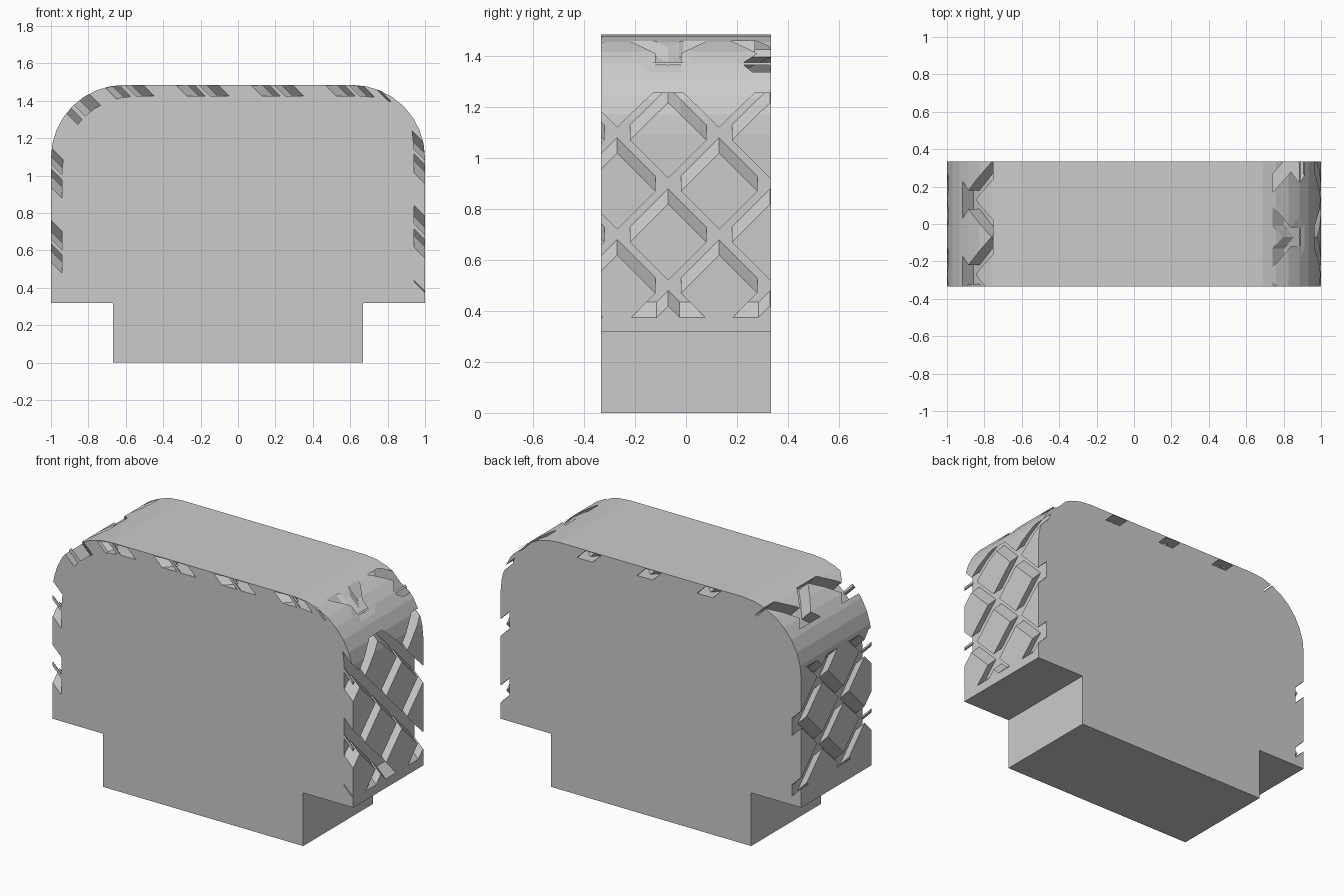
import bpy, bmesh, math
from mathutils import Vector

if "Cube" in bpy.data.objects:
    bpy.data.objects.remove(bpy.data.objects["Cube"])

HALF, TOP, SILL, R, N = 0.333, 1.485, 0.32, 0.39, 8
PITCH, DIAMOND, DEPTH = 0.4, 0.15, 0.06

# Arch profile, from lower left over the top to lower right
left_arc = [(-1 + R - R * math.cos(i * math.pi / 2 / N), TOP - R + R * math.sin(i * math.pi / 2 / N))
            for i in range(N + 1)]
path = [(-1, SILL)] + left_arc + [(-x, z) for x, z in reversed(left_arc)] + [(1, SILL)]
dist = [0.0]
for a, b in zip(path, path[1:]):
    dist.append(dist[-1] + math.dist(a, b))
LEN = dist[-1]
ARC0, ARC1 = dist[1], dist[N + 1]


def on_path(s):
    for i in range(len(path) - 1):
        if s <= dist[i + 1] + 1e-7 or i == len(path) - 2:
            t = (s - dist[i]) / (dist[i + 1] - dist[i])
            return tuple(p + (q - p) * t for p, q in zip(path[i], path[i + 1]))


def new_object(name, bm):
    bmesh.ops.recalc_face_normals(bm, faces=bm.faces)
    mesh = bpy.data.meshes.new(name)
    bm.to_mesh(mesh)
    bm.free()
    ob = bpy.data.objects.new(name, mesh)
    bpy.context.collection.objects.link(ob)
    return ob


# Body: arch with a narrower plinth below, in one outline
bm = bmesh.new()
outline = path + [(0.667, SILL), (0.667, 0), (-0.667, 0), (-0.667, SILL)]
face = bm.faces.new([bm.verts.new((x, -HALF, z)) for x, z in outline])
ext = bmesh.ops.extrude_face_region(bm, geom=[face])
bmesh.ops.translate(bm, verts=[v for v in ext["geom"] if isinstance(v, bmesh.types.BMVert)],
                    vec=(0, 2 * HALF, 0))
body = new_object("arched_body", bm)


def wrap(k):
    return abs((k + PITCH / 2) % PITCH - PITCH / 2)


# Lattice cutter: flat diamond net, bent over the arch and sheared into it
def lattice(name, s0, s1, centre, sign, start):
    bm = bmesh.new()
    bm.faces.new([bm.verts.new(c) for c in
                  ((s0, -.36, 0), (s1, -.36, 0), (s1, .36, 0), (s0, .36, 0))])

    def split(co, no):
        bmesh.ops.bisect_plane(bm, geom=bm.verts[:] + bm.edges[:] + bm.faces[:],
                               plane_co=co, plane_no=no, dist=1e-5)

    yc = -0.07
    for d in dist:
        if s0 + 1e-4 < d < s1 - 1e-4:
            split((d, 0, 0), (1, 0, 0))
    for k in range(-8, 9):
        for e in (-DIAMOND, DIAMOND):
            for flip in (1, -1):
                split((centre + k * PITCH + e, yc, 0), (1, flip, 0))
    solid = []
    for f in bm.faces:
        c = f.calc_center_median()
        a, b = c.x - centre, c.y - yc
        if wrap(a + b) < DIAMOND and wrap(a - b) < DIAMOND:
            solid.append(f)
    bmesh.ops.delete(bm, geom=solid, context="FACES")
    shear = Vector((sign, 0, -sign))
    for v in bm.verts:
        x, z = on_path(v.co.x)
        v.co = Vector((x, v.co.y, z)) + shear * start
    ext = bmesh.ops.extrude_face_region(bm, geom=bm.faces[:], use_keep_orig=True)
    bmesh.ops.translate(bm, verts=[v for v in ext["geom"] if isinstance(v, bmesh.types.BMVert)],
                        vec=shear * (DEPTH - start))
    cutter = new_object(name, bm)
    cutter.hide_render = True
    cutter.hide_viewport = True
    mod = body.modifiers.new(name, "BOOLEAN")
    mod.operation, mod.solver, mod.object = "DIFFERENCE", "EXACT", cutter


mid = (ARC0 + ARC1) / 2
q = ARC1 - ARC0
lattice("left_cutter", 0.115, ARC0 + 0.05, 0.65 - SILL, 1, -0.01)
lattice("left_corner_cutter", ARC0 + q * 0.42, ARC0 + q * 0.76, mid, 1, -0.01)
lattice("top_cutter", ARC1 - 0.1, LEN - ARC1 + 0.06, ARC1 - 0.01, 1, 0.004)
lattice("right_corner_cutter", LEN - ARC1 + q * 0.22, LEN - ARC1 + q * 0.49,
        LEN - ARC1 + q * 0.4 - PITCH / 2, 1, -0.01)
lattice("right_cutter", LEN - ARC0 - q * 0.27, LEN - 0.055, LEN - (0.67 - SILL), -1, -0.01)
